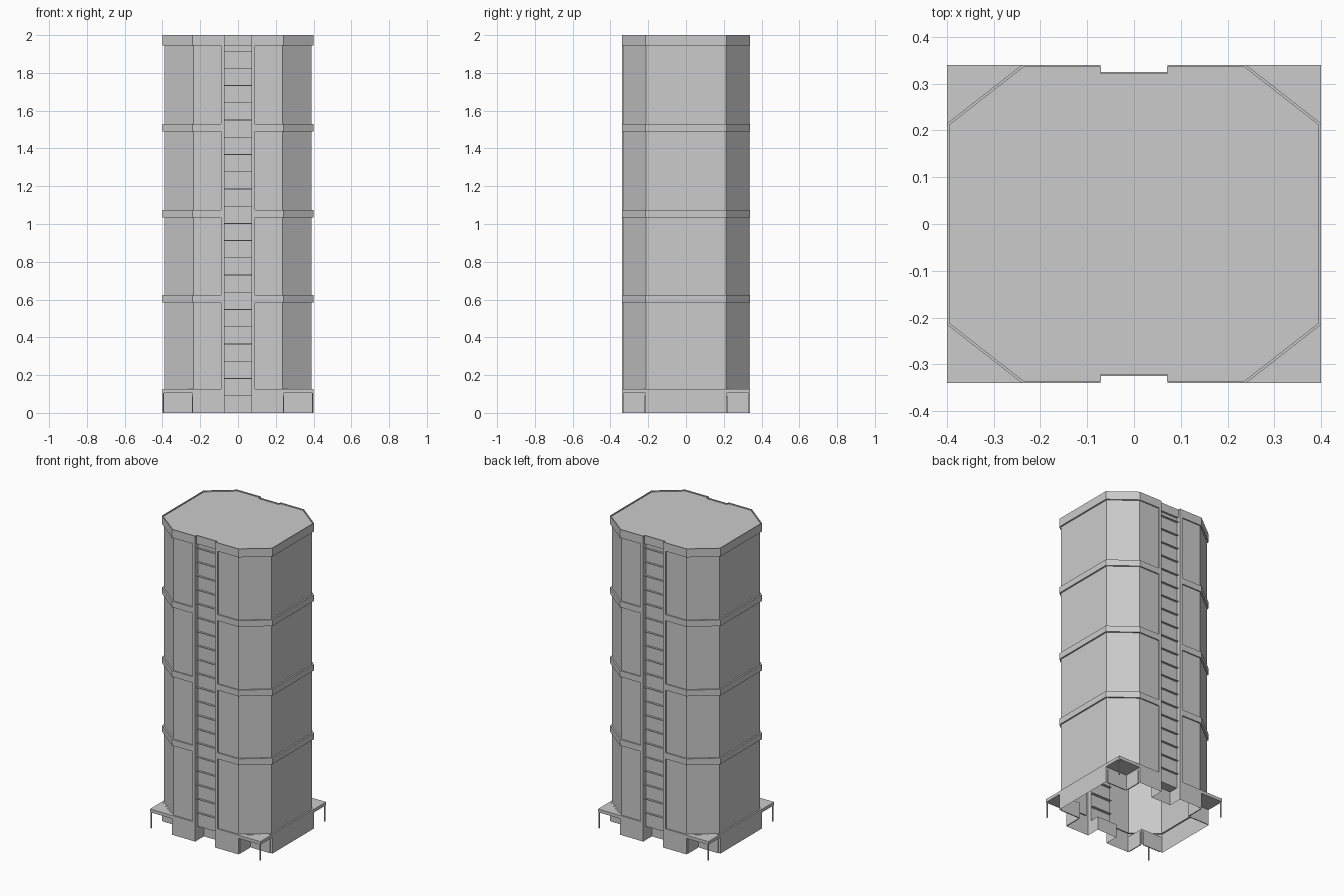
import bpy
import bmesh

cube = bpy.data.objects.get("Cube")
if cube:
    bpy.data.objects.remove(cube, do_unlink=True)

concrete = bpy.data.materials.new("concrete_grey")
concrete.use_nodes = True
GREY = (0.6, 0.6, 0.6, 1)
concrete.diffuse_color = GREY
concrete.node_tree.nodes["Principled BSDF"].inputs["Base Color"].default_value = GREY

SIGNS = [(1, 1), (-1, 1), (-1, -1), (1, -1)]


def add_object(name, bm):
    bmesh.ops.recalc_face_normals(bm, faces=bm.faces)
    mesh = bpy.data.meshes.new(name)
    bm.to_mesh(mesh)
    bm.free()
    mesh.materials.append(concrete)
    obj = bpy.data.objects.new(name, mesh)
    bpy.context.collection.objects.link(obj)
    return obj


def mirror_quarter(quarter):
    """Mirror a quarter outline, listed from the shaft to the side, into a loop."""
    loop = []
    for i, (sx, sy) in enumerate(SIGNS):
        pts = [(x * sx, y * sy) for x, y in quarter]
        loop += pts[::-1] if i % 2 == 0 else pts
    return loop


def loft(name, levels, cap_top=False, cap_bottom=False):
    """Skin a stack of (outline, z) loops."""
    bm = bmesh.new()
    rows = [[bm.verts.new((x, y, z)) for x, y in outline] for outline, z in levels]
    for low, high in zip(rows, rows[1:]):
        n = len(low)
        for i in range(n):
            j = (i + 1) % n
            bm.faces.new((low[i], low[j], high[j], high[i]))
    if cap_top:
        bm.faces.new(rows[-1])
    if cap_bottom:
        bm.faces.new(rows[0])
    bmesh.ops.remove_doubles(bm, verts=bm.verts, dist=0.0001)
    return add_object(name, bm)


def box(name, x0, x1, y0, y1, z0, z1):
    outline = [(x0, y0), (x1, y0), (x1, y1), (x0, y1)]
    return loft(name, [(outline, z0), (outline, z1)], True, True)


def section(shaft, panel, c1, mid, c2):
    return mirror_quarter([(0.072, shaft), (0.072, 0.34), (0.09, 0.34),
                           (0.09, panel), c1, mid, c2])


SHAFT = 0.312
C1, MID, C2 = (0.24, 0.34), (0.32, 0.2775), (0.4, 0.215)
NOTCH = (0.24, 0.215)

# Cross-sections of the tower
porch = section(0.25, 0.34, C1, NOTCH, C2)
base = section(SHAFT, 0.34, C1, NOTCH, C2)
band = section(SHAFT, 0.34, C1, MID, C2)
wall = section(SHAFT, 0.332, (0.235, 0.332), (0.3125, 0.2715), (0.39, 0.211))
crown = section(0.325, 0.34, C1, MID, C2)
roof = [(x * 0.986, y * 0.986) for x, y in crown]

# Hollow tower: base with entrance notches, four storeys of panels, bands
levels = [(porch, 0), (porch, 0.09), (base, 0.09), (base, 0.105),
          (band, 0.105), (band, 0.127)]
for low, high in [(0.585, 0.625), (1.035, 1.075), (1.49, 1.53)]:
    levels += [(wall, levels[-1][1]), (wall, low), (band, low), (band, high)]
levels += [(wall, 1.53), (wall, 1.945), (crown, 1.945), (crown, 2.0),
           (roof, 2.0), (roof, 1.993)]
loft("tower", levels, cap_top=True)

# Thin floor slabs in the front and back shafts
for side, label in ((-1, "front"), (1, "back")):
    for k in range(2, 22):
        z = k * 0.0912
        ya, yb = sorted((side * 0.295, side * 0.325))
        box(label + "_shaft_slab", -0.072, 0.072, ya, yb, z - 0.002, z + 0.002)

# Corner entrances: triangular canopy, thin post and two door plates
for sx, sy in SIGNS:
    triangle = [(x * sx, y * sy) for x, y in (C1, (0.4, 0.34), C2)]
    loft("entrance_canopy", [(triangle, 0.105), (triangle, 0.126)], True, True)

    def corner_box(name, xa, xb, ya, yb, z0, z1):
        x0, x1 = sorted((xa * sx, xb * sx))
        y0, y1 = sorted((ya * sy, yb * sy))
        box(name, x0, x1, y0, y1, z0, z1)

    corner_box("canopy_post", 0.391, 0.398, 0.331, 0.338, 0, 0.107)
    corner_box("door_plate", 0.252, 0.386, 0.213, 0.219, 0, 0.09)
    corner_box("door_plate", 0.238, 0.244, 0.226, 0.33, 0, 0.09)
